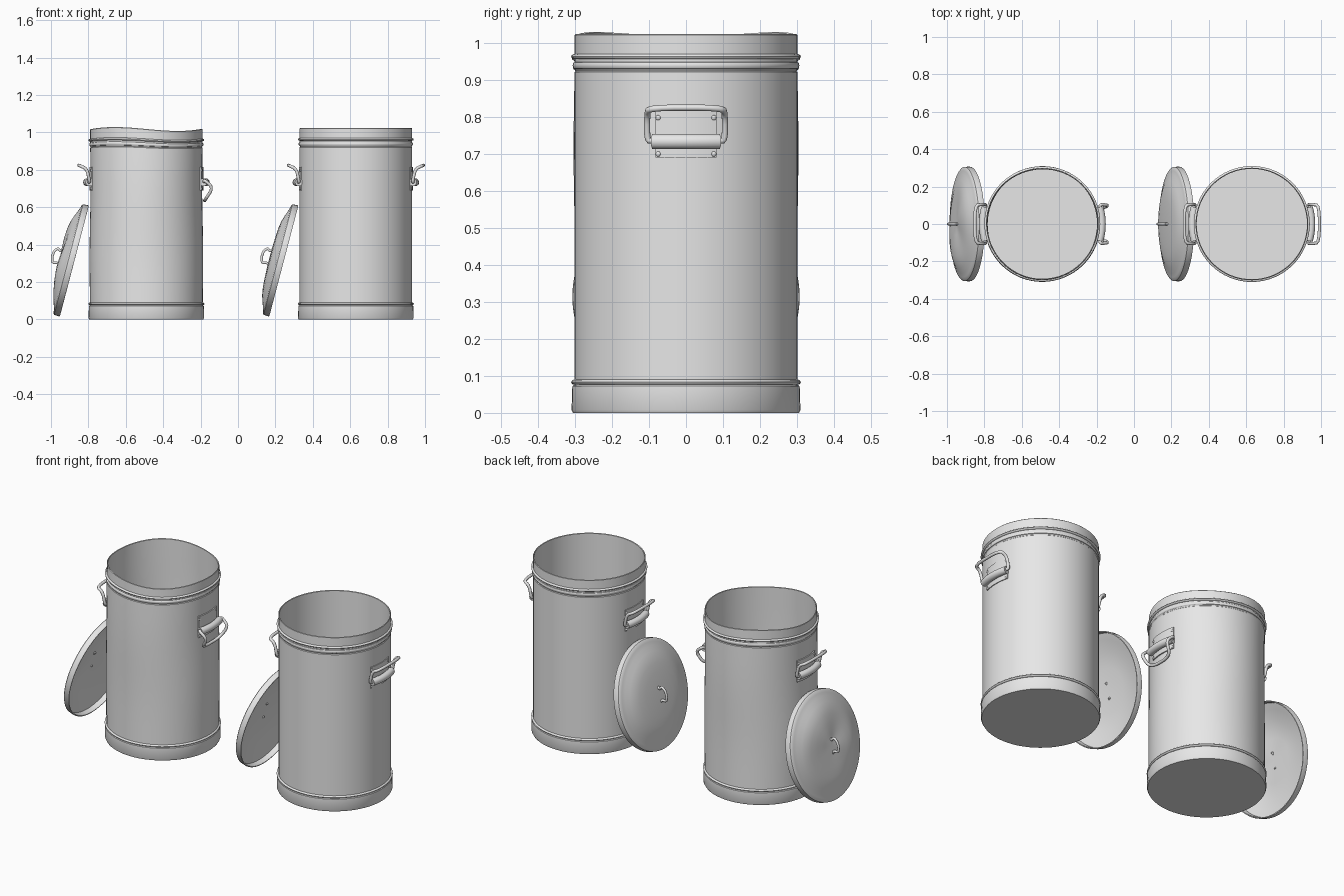
import bpy, bmesh
from math import sin, cos, pi, radians
from mathutils import Matrix, Vector

if "Cube" in bpy.data.objects:
    bpy.data.objects.remove(bpy.data.objects["Cube"])

metal = bpy.data.materials.new("galvanised_grey")
metal.use_nodes = True
metal.diffuse_color = (0.8, 0.8, 0.8, 1)
metal.node_tree.nodes["Principled BSDF"].inputs["Base Color"].default_value = (0.8, 0.8, 0.8, 1)


def finish(obj, matrix, angle=35):
    obj.data.materials.clear()
    obj.data.materials.append(metal)
    obj.matrix_world = matrix
    bpy.ops.object.select_all(action="DESELECT")
    obj.select_set(True)
    bpy.context.view_layer.objects.active = obj
    bpy.ops.object.shade_smooth_by_angle(angle=radians(angle))
    return obj


def from_bmesh(name, bm, matrix):
    bmesh.ops.recalc_face_normals(bm, faces=bm.faces[:])
    mesh = bpy.data.meshes.new(name)
    bm.to_mesh(mesh)
    bm.free()
    obj = bpy.data.objects.new(name, mesh)
    bpy.context.collection.objects.link(obj)
    return finish(obj, matrix)


def lathe(name, profile, matrix, dent=None, segments=64):
    """Spin a closed radius/height profile round the z axis."""
    bm = bmesh.new()
    pts = [bm.verts.new((r, 0, z)) for r, z in profile]
    edges = [bm.edges.new(p) for p in zip(pts, pts[1:])]
    bmesh.ops.spin(bm, geom=pts + edges, cent=(0, 0, 0), axis=(0, 0, 1),
                   angle=2 * pi, steps=segments, use_duplicate=False)
    bmesh.ops.remove_doubles(bm, verts=bm.verts[:], dist=0.0002)
    if dent:
        for v in bm.verts:
            v.co = dent(v.co.copy())
    return from_bmesh(name, bm, matrix)


def rounded(points, passes=2):
    """Cut the corners of a path so that the wire bends softly."""
    pts = [Vector(p) for p in points]
    for _ in range(passes):
        new = [pts[0]]
        for a, b in zip(pts, pts[1:]):
            new += [a.lerp(b, 0.22), a.lerp(b, 0.78)]
        pts = new + [pts[-1]]
    return pts


def wire(name, points, radius, matrix):
    curve = bpy.data.curves.new(name, "CURVE")
    curve.dimensions = "3D"
    curve.bevel_depth = radius
    curve.bevel_resolution = 3
    curve.use_fill_caps = True
    spline = curve.splines.new("POLY")
    spline.points.add(len(points) - 1)
    for p, co in zip(spline.points, points):
        p.co = (*co, 1)
    obj = bpy.data.objects.new(name, curve)
    bpy.context.collection.objects.link(obj)
    bpy.ops.object.select_all(action="DESELECT")
    obj.select_set(True)
    bpy.context.view_layer.objects.active = obj
    bpy.ops.object.convert(target="MESH")
    return finish(bpy.context.object, matrix, 50)


def arc(radius, half_angle, z, steps=12):
    angles = [half_angle * (2 * i / steps - 1) for i in range(steps + 1)]
    return [Vector((radius * cos(a), radius * sin(a), z)) for a in angles]


def handle(name, matrix, half_path):
    # Curved backing plate, held on with rivets
    bm = bmesh.new()
    rows = [[bm.verts.new(p) for p in arc(r, 0.275, z)]
            for r, z in ((0.298, 0.69), (0.305, 0.69), (0.305, 0.815), (0.298, 0.815))]
    for low, high in zip(rows, rows[1:] + rows[:1]):
        for i in range(len(low) - 1):
            bm.faces.new((low[i], low[i + 1], high[i + 1], high[i]))
    for end in (0, -1):
        bm.faces.new([row[end] for row in rows])
    for side in (-1, 1):
        for z in (0.699, 0.797):
            place = (Matrix.Rotation(side * 0.25, 4, "Z") @ Matrix.Translation((0.305, 0, z))
                     @ Matrix.Diagonal((0.6, 1, 1, 1)))
            bmesh.ops.create_uvsphere(bm, u_segments=10, v_segments=6, radius=0.007, matrix=place)
    from_bmesh(name + "_plate", bm, matrix)
    # Rolled sleeve and the wire grip that pivots in it
    wire(name + "_sleeve", arc(0.318, 0.285, 0.733), 0.021, matrix)
    path = [(r, -y, z) for r, y, z in half_path] + [(r, y, z) for r, y, z in reversed(half_path)]
    wire(name + "_grip", rounded(path), 0.0085, matrix)


def body_profile():
    outer = [(0, 0), (0.305, 0), (0.309, 0.008), (0.307, 0.072), (0.303, 0.075)]

    def bead(z, half, out):
        return [(0.301 + out * sin(pi * i / 6), z - half * cos(pi * i / 6)) for i in range(7)]

    outer += bead(0.083, 0.007, 0.009)
    outer += [(0.301, 0.1 + 0.08 * i) for i in range(11)]
    outer += [(0.301, 0.92), (0.298, 0.923)]
    outer += bead(0.938, 0.009, 0.005) + bead(0.962, 0.007, 0.009)
    outer += [(0.301, 0.975), (0.301, 1.02), (0.298, 1.023), (0.295, 1.02)]
    inner = [(0.295, 0.98 - 0.08 * i) for i in range(12)]
    return outer + inner + [(0.295, 0.015), (0, 0.015)]


def battered_body(p):
    # Sagging rim and soft bulges in the wall
    top = max(0, (p.z - 0.7) / 0.32) ** 2
    r = max(p.xy.length, 0.001)
    c, s = p.x / r, p.y / r
    wall = sin(pi * min(1, p.z / 1.02)) if r > 0.2 else 0
    scale = 1 + wall * (0.012 * (c * c - s * s) * sin(6 * p.z) + 0.008 * c * s)
    scale += top * 0.015 * (c * s * c - 0.5 * s * s)
    lift = top * (-0.005 - 0.006 * c + 0.007 * (4 * c ** 3 - 3 * c))
    return Vector((p.x * scale, p.y * scale, p.z + lift))


def battered_lid(p):
    # Shallow creases on the crown
    r = max(p.xy.length, 0.001)
    c, s = p.x / r, p.y / r
    ring = sin(pi * min(1, r / 0.305))
    return Vector((p.x, p.y, p.z + ring * 0.006 * (c * s * 2 + c ** 3 - s ** 3)))


lid_outer = [(0.300, 0), (0.305, 0), (0.307, 0.006), (0.305, 0.032), (0.299, 0.037),
             (0.285, 0.040), (0.265, 0.046), (0.235, 0.057), (0.205, 0.066), (0.17, 0.072),
             (0.12, 0.076), (0.06, 0.078), (0, 0.079)]
lid_inner = [(0, 0.073), (0.12, 0.070), (0.205, 0.060), (0.265, 0.040), (0.298, 0.031), (0.300, 0)]

raised_grip = [(0.308, 0.088, 0.735), (0.303, 0.105, 0.735), (0.318, 0.105, 0.805),
               (0.361, 0.10, 0.824)]
bent_grip = [(0.308, 0.088, 0.735), (0.310, 0.105, 0.745), (0.357, 0.10, 0.705),
             (0.312, 0.08, 0.635)]
lid_grip = [(-0.045, 0, 0.07), (-0.03, 0, 0.085), (-0.04, 0, 0.11), (-0.01, 0, 0.121),
            (0.025, 0, 0.118), (0.045, 0, 0.10), (0.03, 0, 0.085), (0.048, 0, 0.07)]

for label, x, battered in (("new", 0.63, False), ("battered", -0.49, True)):
    base = Matrix.Translation((x, 0, 0))
    lathe(label + "_bin_body", body_profile(), base, battered_body if battered else None)
    handle(label + "_left_handle", base, bent_grip if battered else raised_grip)
    handle(label + "_right_handle", base @ Matrix.Rotation(pi, 4, "Z"), raised_grip)
    # Lid leaning against the side of the bin
    lean = Matrix.Translation((x - 0.385, 0, 0.312)) @ Matrix.Rotation(-radians(75.3), 4, "Y")
    lathe(label + "_lid", lid_outer + lid_inner, lean, battered_lid if battered else None)
    wire(label + "_lid_grip", rounded(lid_grip), 0.007, lean)
